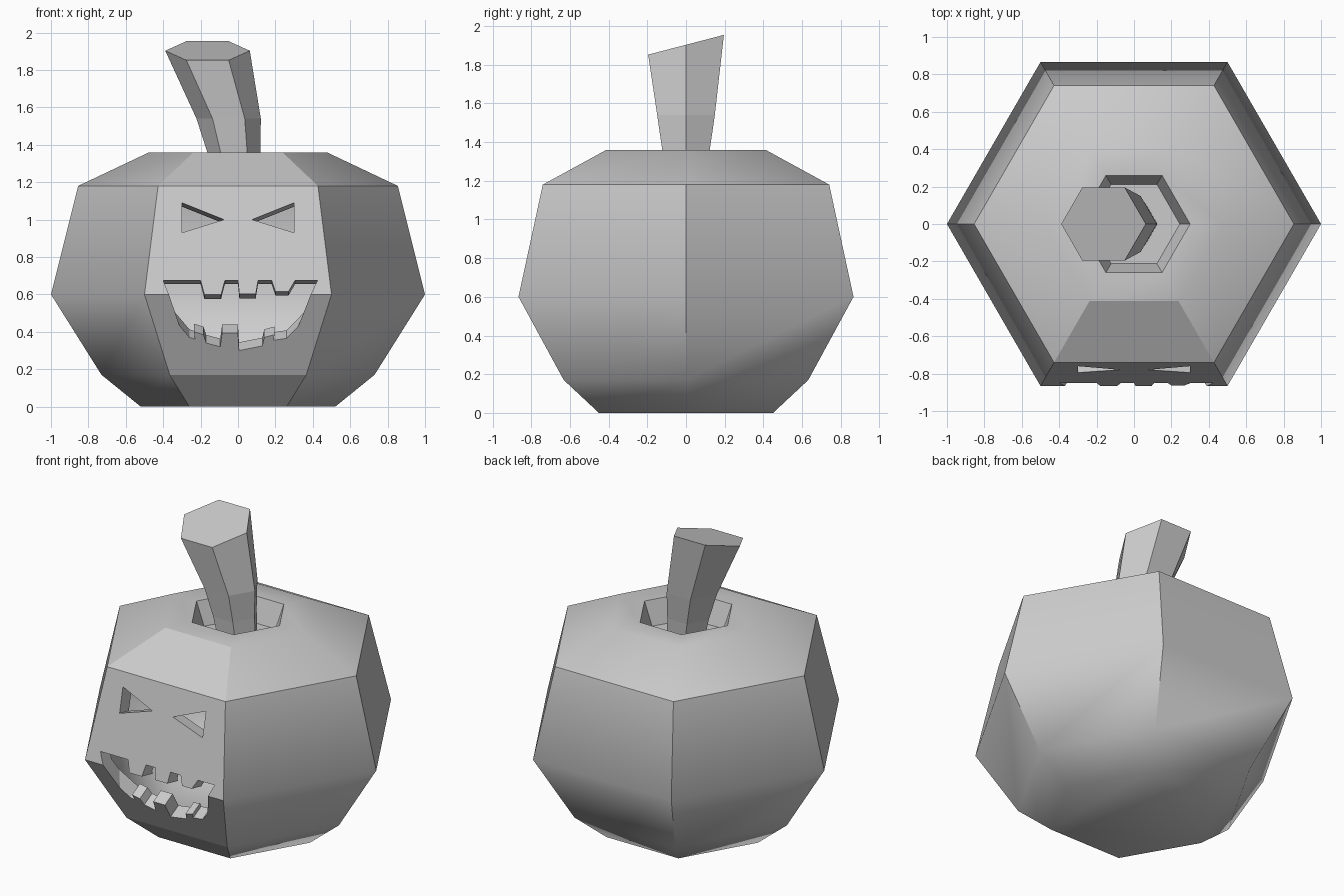
import bpy, bmesh, math

if "Cube" in bpy.data.objects:
    bpy.data.objects.remove(bpy.data.objects["Cube"])


def loft(bm, rings):
    """Skin a list of equal-length point rings and cap both ends."""
    loops = [[bm.verts.new(p) for p in r] for r in rings]
    n = len(loops[0])
    for a, b in zip(loops, loops[1:]):
        for i in range(n):
            j = (i + 1) % n
            bm.faces.new((a[i], a[j], b[j], b[i]))
    bm.faces.new(loops[0][::-1])
    bm.faces.new(loops[-1])


def hexagon(r, z, cx=0.0, tilt=0.0):
    pts = []
    for i in range(6):
        a = i * math.pi / 3
        y = r * math.sin(a)
        pts.append((cx + r * math.cos(a), y, z + tilt * y))
    return pts


def finish(bm, name):
    me = bpy.data.meshes.new(name)
    bm.to_mesh(me)
    bm.free()
    ob = bpy.data.objects.new(name, me)
    bpy.context.collection.objects.link(ob)
    return ob


def activate(ob):
    bpy.ops.object.select_all(action='DESELECT')
    ob.select_set(True)
    bpy.context.view_layer.objects.active = ob


# Hollow six-sided shell, with a sunken seat for the stem
outer = [(.52, 0), (.73, .17), (1, .60), (.855, 1.18), (.475, 1.36), (.30, 1.36), (.245, 1.21)]
inner = [(.47, .10), (.635, .215), (.885, .60), (.755, 1.12), (.44, 1.26), (.38, 1.26), (.33, 1.11)]
bm = bmesh.new()
loft(bm, [hexagon(r, z) for r, z in outer])
bmesh.ops.recalc_face_normals(bm, faces=bm.faces[:])
shell_faces = set(bm.faces)
loft(bm, [hexagon(r, z) for r, z in inner])
cavity = [f for f in bm.faces if f not in shell_faces]
bmesh.ops.recalc_face_normals(bm, faces=cavity)
bmesh.ops.reverse_faces(bm, faces=cavity)
body = finish(bm, "pumpkin_shell")
activate(body)
bpy.ops.object.shade_smooth_by_angle(angle=math.radians(45))
for p in body.data.polygons:
    # carved front panel stays flat
    if abs(p.center.x) < .01 and p.center.y < -.5:
        p.use_smooth = False


# Face cutters, running square to the slanted front panels
def cutter(name, outline):
    rings = []
    for depth in (-.12, .2):
        ring = []
        for x, z in outline:
            if z > .5:
                y, ang = -.866 * (1 - .25 * (z - .60)), math.radians(-12.2)
            else:
                y, ang = -.866 * (1 - .628 * (.60 - z)), math.radians(28.5)
            ring.append((x, y + depth * math.cos(ang), z + depth * math.sin(ang)))
        rings.append(ring)
    bm = bmesh.new()
    loft(bm, rings)
    bmesh.ops.triangulate(bm, faces=bm.faces[:])
    bmesh.ops.recalc_face_normals(bm, faces=bm.faces[:])
    ob = finish(bm, name)
    ob.hide_render = True
    return ob


mouth = [(-.40, .675), (-.20, .675), (-.18, .60), (-.09, .60), (-.07, .675), (0, .675),
         (.007, .603), (.095, .603), (.107, .675), (.18, .675), (.20, .615), (.27, .615),
         (.305, .675), (.425, .675), (.26, .365), (.19, .355), (.195, .385), (.14, .37),
         (.13, .325), (.005, .30), (0, .395), (-.085, .395), (-.095, .32), (-.17, .34),
         (-.185, .385), (-.235, .40), (-.23, .36), (-.26, .37)]
eye = [(.30, 1.09), (.075, 1.0), (.30, .93)]
cutters = [cutter("mouth_cutter", mouth)]
for s in (-1, 1):
    cutters.append(cutter("eye_cutter", [(s * x, z) for x, z in eye]))
for c in cutters:
    m = body.modifiers.new("carve", 'BOOLEAN')
    m.operation, m.solver, m.object = 'DIFFERENCE', 'EXACT', c
    activate(body)
    bpy.ops.object.modifier_apply(modifier=m.name)
    bpy.data.objects.remove(c)

# Leaning, flaring stem with a tilted end
bm = bmesh.new()
loft(bm, [hexagon(.125, 1.19, 0), hexagon(.142, 1.36, -.022),
          hexagon(.172, 1.54, -.05), hexagon(.226, 1.903, -.163, .26)])
bmesh.ops.recalc_face_normals(bm, faces=bm.faces[:])
finish(bm, "stem")
